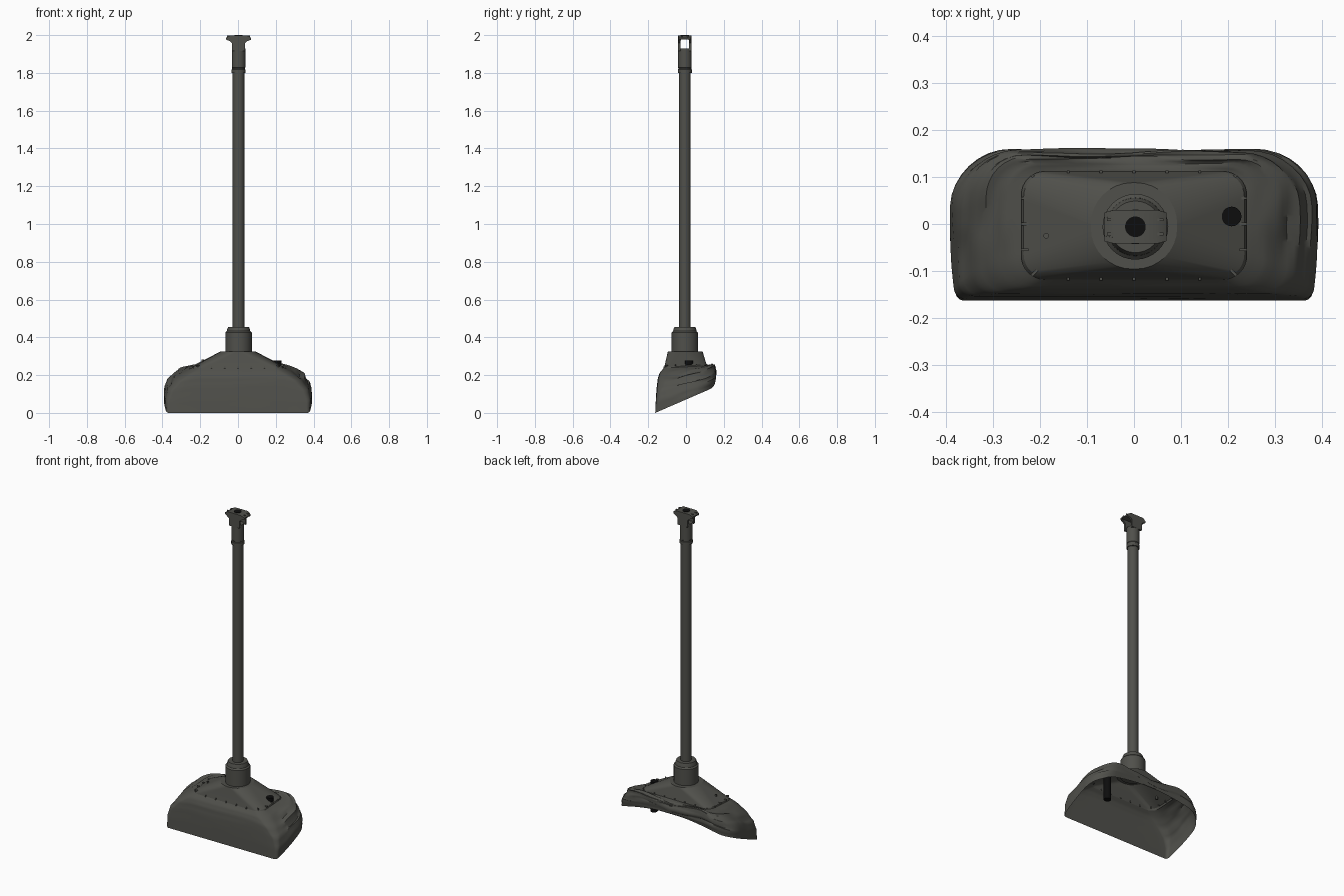
import bpy, bmesh, math
from mathutils import Vector, noise

cube = bpy.data.objects.get("Cube")
if cube:
    bpy.data.objects.remove(cube, do_unlink=True)


def material(name, rgb):
    m = bpy.data.materials.new(name)
    m.use_nodes = True
    m.diffuse_color = (*rgb, 1)
    m.node_tree.nodes["Principled BSDF"].inputs["Base Color"].default_value = (*rgb, 1)
    return m


GREY = material("dark olive grey", (0.08, 0.08, 0.07))
BLACK = material("black", (0.004, 0.004, 0.004))
AXIS_X, AXIS_Y = 0.003, -0.006


def finish(name, bm, mat=GREY, angle=35):
    bmesh.ops.recalc_face_normals(bm, faces=bm.faces)
    mesh = bpy.data.meshes.new(name)
    bm.to_mesh(mesh)
    bm.free()
    mesh.materials.append(mat)
    ob = bpy.data.objects.new(name, mesh)
    bpy.context.collection.objects.link(ob)
    bpy.ops.object.select_all(action='DESELECT')
    ob.select_set(True)
    bpy.context.view_layer.objects.active = ob
    bpy.ops.object.shade_smooth_by_angle(angle=math.radians(angle))


def loft(bm, rings, cap_start=False, cap_end=False):
    loops = [[bm.verts.new(p) for p in ring] for ring in rings]
    n = len(loops[0])
    for a, b in zip(loops, loops[1:]):
        for i in range(n):
            j = (i + 1) % n
            bm.faces.new((a[i], a[j], b[j], b[i]))
    if cap_start:
        bm.faces.new(loops[0])
    if cap_end:
        bm.faces.new(loops[-1])


def lathe(name, profile, mat=GREY, x=AXIS_X, y=AXIS_Y, sides=32):
    bm = bmesh.new()
    turn = [2 * math.pi * i / sides for i in range(sides)]
    loft(bm, [[(x + r * math.cos(t), y + r * math.sin(t), z) for t in turn]
              for r, z in profile], True, True)
    finish(name, bm, mat)


def box(bm, centre, size, angle=0):
    made = bmesh.ops.create_cube(bm, size=1)["verts"]
    bmesh.ops.scale(bm, vec=size, verts=made)
    c, s = math.cos(angle), math.sin(angle)
    for v in made:
        x, y, z = v.co
        v.co = Vector(centre) + Vector((x * c - y * s, x * s + y * c, z))


def rounded_rect(hx, y0, y1, rf, rb, side=14, corner=8):
    """Outline with separate front and back corner radii, same count every time."""
    corners = [(hx - rf, y0 + rf, rf, -90), (hx - rb, y1 - rb, rb, 0),
               (-hx + rb, y1 - rb, rb, 90), (-hx + rf, y0 + rf, rf, 180)]
    arcs = []
    for cx, cy, r, a0 in corners:
        angles = [math.radians(a0 + 90 * k / corner) for k in range(corner + 1)]
        arcs.append([Vector((cx + r * math.cos(a), cy + r * math.sin(a))) for a in angles])
    pts = []
    for k, arc in enumerate(arcs):
        pts += arc
        nxt = arcs[(k + 1) % 4][0]
        pts += [arc[-1].lerp(nxt, t / side) for t in range(1, side)]
    return pts


def level(y, y0, y1, z0, z1):
    return z0 + (z1 - z0) * (y - y0) / (y1 - y0)


def clamp(t):
    return max(0.0, min(1.0, t))


# Draped skirt: half width, front, back, corner radii, front and back height
SKIRT = [(.24, -.118, .112, .05, .05, .237, .25),
         (.285, -.137, .135, .06, .07, .215, .258),
         (.335, -.148, .150, .05, .10, .188, .255),
         (.368, -.154, .157, .03, .12, .145, .222),
         (.380, -.159, .158, .02, .12, .08, .180),
         (.377, -.163, .153, .015, .11, 0, .137)]
STEPS = 4
rings = []
last = (len(SKIRT) - 1) * STEPS
for k in range(last + 1):
    i = min(k // STEPS, len(SKIRT) - 2)
    t = k / STEPS - i
    hx, y0, y1, rf, rb, z0, z1 = [a + (b - a) * t for a, b in zip(SKIRT[i], SKIRT[i + 1])]
    fold = math.sin(math.pi * k / last)
    ring = []
    for p in rounded_rect(hx, y0, y1, rf, rb):
        z = level(p.y, y0, y1, z0, z1)
        belly = 1 - (p.y / .165) ** 2
        x = p.x + math.copysign(.015 * belly * k / last, p.x) * clamp(abs(p.x) / .3)
        back = clamp((p.y - .03) / .1)
        # Shoulders droop outwards, the back sinks mid-span and its hem arches up
        z -= .028 * fold * clamp((abs(x) - .22) / .14)
        z -= .022 * fold * back * clamp(1 - abs(x) / .2)
        z += .045 * back * (k / last) ** 3 * clamp(1 - (x / .34) ** 2)
        # Creases run round the sides and back, the front stays taut
        loose = fold * clamp(max(0.1, (p.y + .13) / .1))
        crease = noise.noise(Vector((x * 5, p.y * 7, k * .45)))
        out = Vector((x * .4, p.y)).normalized() * crease * .010 * loose
        sag = noise.noise(Vector((x * 6 + 9, p.y * 8, k * .5))) * .018 * loose
        ring.append((x + out.x, p.y + out.y, z + sag))
    rings.append(ring)
bm = bmesh.new()
loft(bm, rings)
finish("draped_skirt", bm, angle=45)

# Hopper hood rising from the rim to the neck
bm = bmesh.new()
hood = []
for hx, y0, y1, r, z0, z1 in [(.24, -.118, .112, .05, .232, .245),
                              (.235, -.115, .109, .05, .242, .255),
                              (.092, -.096, .088, .088, .325, .325)]:
    hood.append([(p.x, p.y, level(p.y, y0, y1, z0, z1))
                 for p in rounded_rect(hx, y0, y1, r, r)])
loft(bm, hood, cap_end=True)
finish("hood", bm, angle=25)

# Clips holding the skirt around the rim
bm = bmesh.new()
for s in (-1, 1):
    for y in (-.055, 0, .055):
        box(bm, (s * .233, y, .25), (.016, .006, .010))
    for y in (-.104, .098):
        box(bm, (s * .212, y, .248), (.016, .006, .010), math.copysign(.8, s * y))
for x in (-.14, -.07, 0, .07, .14):
    for y in (-.116, .11):
        box(bm, (x, y, level(y, -.118, .112, .24, .253)), (.006, .008, .010))
finish("rim_clips", bm)

# Neck collar, pole and upper socket
lathe("neck_collar", [(.07, .32), (.07, .425), (.062, .433), (.061, .44),
                      (.055, .456), (.03, .456)])
lathe("pole", [(.031, .44), (.031, 1.82)])
lathe("socket", [(.037, 1.80), (.037, 1.818), (.034, 1.82), (.034, 1.826),
                 (.036, 1.828), (.036, 1.928)])

# Hose rod passing through the hood and a small vent stud
lathe("hose_rod", [(.021, .09), (.021, .277)], BLACK, .208, .016, 20)
lathe("vent_stud", [(.006, .255), (.006, .283)], GREY, -.187, -.025, 12)

# Winged head: two cheek plates with a mushroom outline and an open tunnel between
half = [(.035, 1.915), (.035, 1.958), (.046, 1.968), (.066, 1.976),
        (.066, 1.986), (.045, 1.998)]
outline = half + [(-x, z) for x, z in reversed(half)]
bm = bmesh.new()
for s in (-1, 1):
    loft(bm, [[(AXIS_X + x, AXIS_Y + s * d * (1 if abs(x) < .06 else .85), z)
               for x, z in outline] for d in (.023, .036)], True, True)
finish("head_cheeks", bm)

# Curved cover over the tunnel
top = [(-.066, 1.985), (-.045, 1.998), (.045, 1.998), (.066, 1.985),
       (.066, 1.978), (.04, 1.98), (-.04, 1.98), (-.066, 1.978)]
bm = bmesh.new()
loft(bm, [[(AXIS_X + x, AXIS_Y + s * .025, z) for x, z in top] for s in (-1, 1)],
     True, True)
finish("head_cover", bm)
lathe("head_opening", [(.022, 1.995), (.022, 2.0)], BLACK)

# Raised ribs on both wings
bm = bmesh.new()
for sx in (-1, 1):
    for sy in (-1, 1):
        box(bm, (AXIS_X + sx * .052, AXIS_Y + sy * .015, 1.994), (.016, .006, .006))
finish("wing_ribs", bm)
